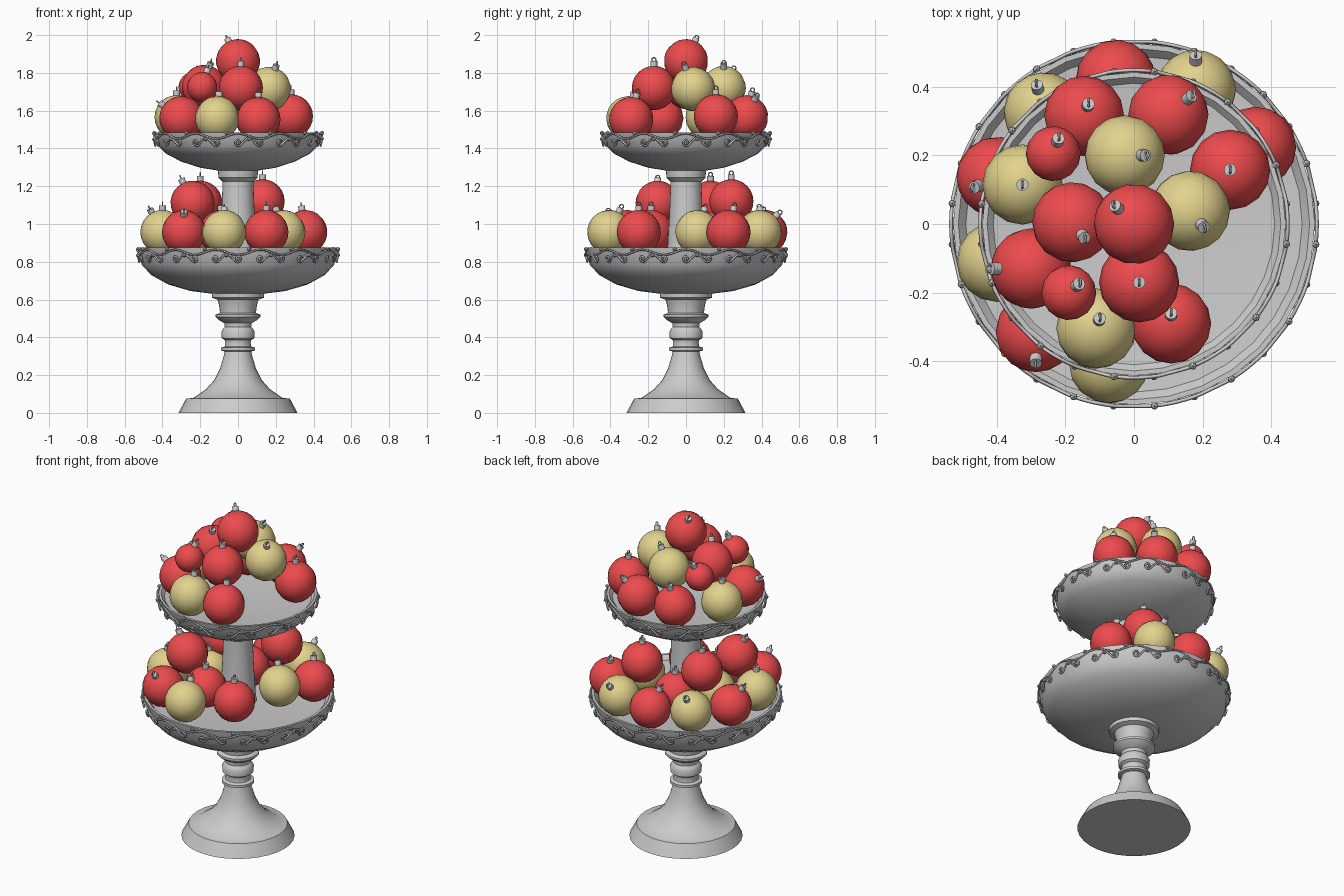
import bpy, bmesh, math
from mathutils import Vector, Matrix

if "Cube" in bpy.data.objects:
    bpy.data.objects.remove(bpy.data.objects["Cube"])

TAU = 2 * math.pi


def finish(bm, name, mat=None):
    bmesh.ops.recalc_face_normals(bm, faces=bm.faces)
    me = bpy.data.meshes.new(name)
    bm.to_mesh(me)
    bm.free()
    ob = bpy.data.objects.new(name, me)
    bpy.context.collection.objects.link(ob)
    if mat:
        me.materials.append(mat)
    return ob


def material(name, col):
    m = bpy.data.materials.new(name)
    m.diffuse_color = (*col, 1)
    m.use_nodes = True
    m.node_tree.nodes["Principled BSDF"].inputs["Base Color"].default_value = m.diffuse_color
    return m


def skin(bm, loops, closed=False):
    """Bridge successive closed vertex loops with quads."""
    pairs = list(zip(loops, loops[1:]))
    if closed:
        pairs.append((loops[-1], loops[0]))
    for a, b in pairs:
        n = len(a)
        for i in range(n):
            j = (i + 1) % n
            bm.faces.new((a[i], a[j], b[j], b[i]))


def lathe(name, profile, n=32):
    bm = bmesh.new()
    loops = [[bm.verts.new((r * math.cos(TAU * i / n), r * math.sin(TAU * i / n), z))
              for i in range(n)] for r, z in profile]
    skin(bm, loops)
    bm.faces.new(loops[0])
    bm.faces.new(loops[-1])
    return finish(bm, name)


# Stand: foot and turned stem, two dishes, middle column
lathe("pedestal", [(.315, 0), (.275, .075), (.235, .08), (.17, .125), (.125, .175),
                   (.095, .235), (.076, .3), (.07, .325), (.09, .33), (.09, .345),
                   (.07, .352), (.067, .37), (.07, .385), (.086, .395), (.088, .43),
                   (.078, .447), (.07, .455), (.072, .475), (.1, .49), (.118, .507),
                   (.118, .52), (.095, .53), (.1, .57), (.11, .6), (.138, .61), (.14, .65)])
lathe("lower_dish", [(.13, .63), (.25, .645), (.37, .68), (.46, .73), (.51, .785),
                     (.527, .875), (.512, .875), (.49, .85), (.3, .835), (.07, .83)])
lathe("column", [(.105, .82), (.098, .88), (.088, 1.05), (.082, 1.2),
                 (.082, 1.225), (.103, 1.245), (.107, 1.29)])
lathe("upper_dish", [(.1, 1.282), (.2, 1.298), (.3, 1.33), (.38, 1.372), (.425, 1.415),
                     (.442, 1.485), (.428, 1.485), (.41, 1.465), (.25, 1.45), (.05, 1.445)])


# Wrought vine, scrolls and beads round each dish rim
def rim_scrollwork(name, r, ztop, n=24):
    cu = bpy.data.curves.new(name + "_vine", 'CURVE')
    cu.dimensions = '3D'
    cu.bevel_depth = .0055
    cu.bevel_resolution = 0

    def spline(pts, cyclic=False):
        s = cu.splines.new('POLY')
        s.points.add(len(pts) - 1)
        for p, (a, z) in zip(s.points, pts):
            rr = r - max(0, ztop - .03 - z) * .22
            p.co = (rr * math.cos(a), rr * math.sin(a), z, 1)
        s.use_cyclic_u = cyclic

    m = n * 8
    spline([(TAU * i / m, ztop - .025 + .014 * math.cos(TAU * i / 16)) for i in range(m)], True)
    for k in range(n):
        a0 = TAU * k / n
        side = 1 if k % 2 else -1
        pts = [(a0 - side * .05 / r, ztop - .035)]
        for i in range(13):
            t = math.pi * (1.1 + i / 5)
            rad = .021 - .0013 * i
            pts.append((a0 + side * rad * math.cos(t) / r, ztop - .058 + rad * math.sin(t)))
        spline(pts)
    ob = bpy.data.objects.new(name + "_vine", cu)
    bpy.context.collection.objects.link(ob)
    bm = bmesh.new()
    for k in range(n):
        a = TAU * (k + .5) / n
        z = ztop - (.008 if k % 2 else .04)
        bmesh.ops.create_icosphere(bm, subdivisions=1, radius=.012, matrix=Matrix.Translation(
            (r * math.cos(a), r * math.sin(a), z)))
    finish(bm, name + "_beads")


rim_scrollwork("lower_rim", .533, .875, 28)
rim_scrollwork("upper_rim", .448, 1.49, 24)

red = material("red", (.85, .07, .075))
gold = material("gold", (.76, .65, .27))


# Bauble: ball plus tilted cap with a wire loop
def bauble(x, y, z, mat, ox=0, oy=0, r=.117):
    d = Vector((ox, oy, math.sqrt(max(.0004, .14 ** 2 - ox * ox - oy * oy)))).normalized()
    ya = d.cross(Vector((1, 0, 0))).normalized()
    xa = ya.cross(d)
    M = Matrix((xa, ya, d)).transposed().to_4x4()
    M.translation = (x, y, z)
    bm = bmesh.new()
    bmesh.ops.create_uvsphere(bm, u_segments=16, v_segments=12, radius=r, matrix=M)
    finish(bm, "bauble", mat)
    bm = bmesh.new()
    bmesh.ops.create_cone(bm, cap_ends=True, segments=12, radius1=.018, radius2=.018, depth=.034,
                          matrix=M @ Matrix.Translation((0, 0, r + .008)))
    loops = []
    for i in range(10):
        a = TAU * i / 10
        loops.append([bm.verts.new(M @ Vector((
            .0035 * math.sin(TAU * j / 4),
            (.011 + .0035 * math.cos(TAU * j / 4)) * math.cos(a),
            r + .033 + (.011 + .0035 * math.cos(TAU * j / 4)) * math.sin(a)))) for j in range(4)])
    skin(bm, loops, True)
    finish(bm, "bauble_cap")


R, G = red, gold
# Upper tier: peak, middle layer, bottom layer
bauble(0, 0, 1.862, R, -.055, .053)
bauble(-.18, .005, 1.725, R, .035, -.045)
bauble(.163, .038, 1.715, G, .04, -.047)
bauble(-.027, .2, 1.72, G, .06, 0)
bauble(.015, -.17, 1.72, R)
for y, ox, oy in ((.205, .02, .06), (-.2, .04, .035)):
    bauble(-.235 if y > 0 else -.19, y, 1.725, R, ox, oy, .08)
bauble(-.145, .315, 1.565, R, .012, .035)
bauble(.1, .318, 1.565, R, .067, .055)
bauble(.28, .158, 1.57, R)
bauble(-.325, .115, 1.565, G)
bauble(-.3, -.13, 1.56, R, -.115, 0)
bauble(-.11, -.305, 1.56, G, .01, .03)
bauble(.108, -.29, 1.555, R, 0, .03)

# Lower tier: outer ring, inner ring, raised three
Z = .957
bauble(-.053, .42, Z, R, -.05, -.03)
bauble(.18, .39, Z, G, 0, .1)
bauble(.356, .225, Z, R, -.02, .03)
bauble(-.263, .325, Z, G, -.02, .08)
bauble(-.4, .137, Z, R, -.065, -.03)
bauble(-.4, -.11, Z, G)
bauble(-.286, -.315, Z, R, 0, -.09)
bauble(-.073, -.406, Z, G, 0, .06)
bauble(.15, -.25, Z, R)
bauble(.24, .06, Z, G, -.04, .04)
bauble(-.09, -.185, Z, R)
bauble(-.21, .02, Z, G)
bauble(-.05, .175, Z, R)
bauble(-.24, -.15, 1.112, R, -.06, 0)
bauble(.13, .24, 1.12, R)
bauble(-.2, .13, 1.112, R)

# Smooth shading with crisp turned edges
for ob in bpy.data.objects:
    if ob.type == 'MESH':
        ob.select_set(True)
        bpy.context.view_layer.objects.active = ob
bpy.ops.object.shade_smooth_by_angle(angle=math.radians(40))
